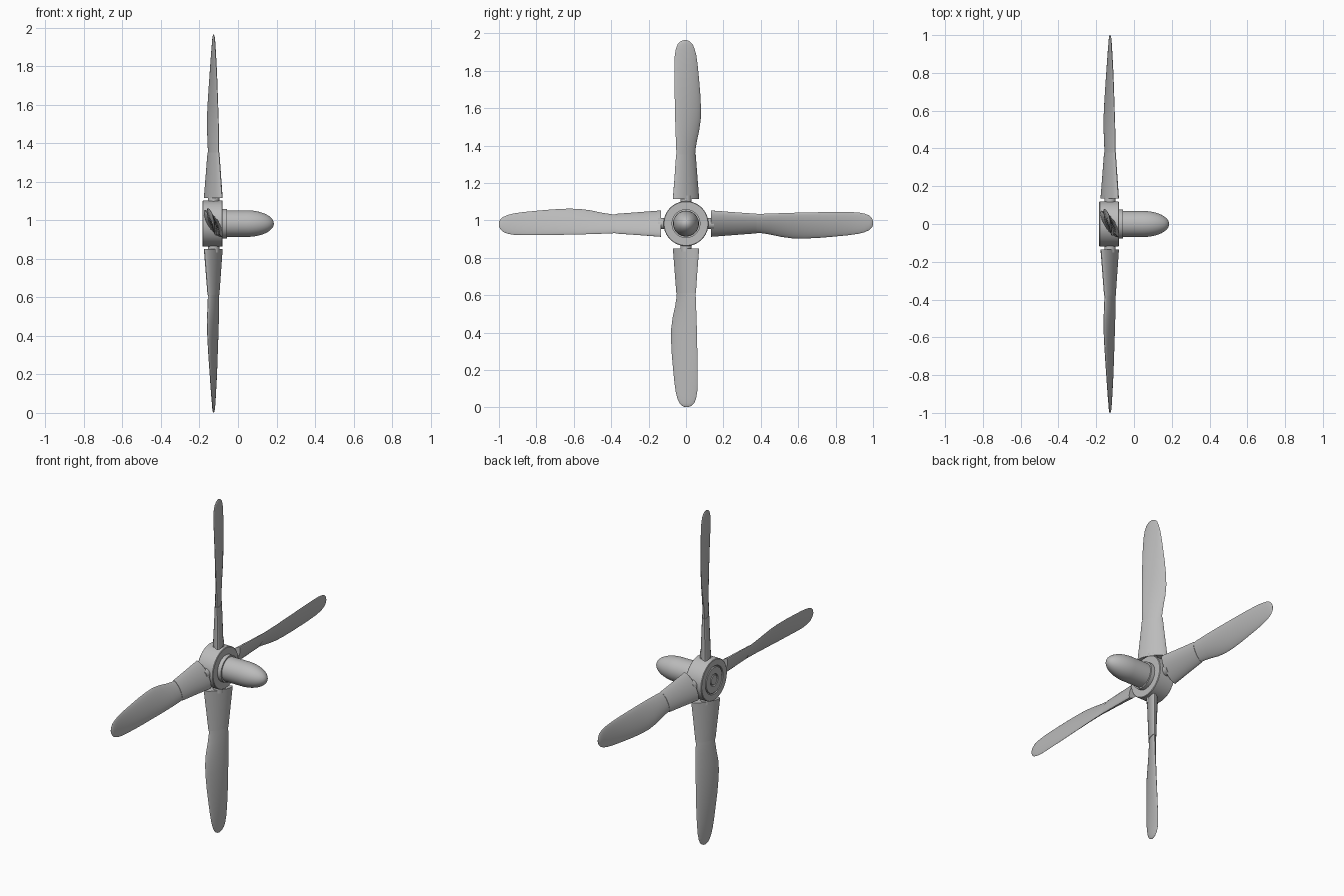
import bpy, bmesh, math
from mathutils import Matrix, Vector

if "Cube" in bpy.data.objects:
    bpy.data.objects.remove(bpy.data.objects["Cube"])

CX, CZ = -0.127, 0.983          # rotor plane and shaft height

mat = bpy.data.materials.new("propeller grey")
mat.diffuse_color = (0.5, 0.5, 0.5, 1)
mat.use_nodes = True
mat.node_tree.nodes["Principled BSDF"].inputs["Base Color"].default_value = mat.diffuse_color

def finish(name, bm, angle=35):
    bmesh.ops.recalc_face_normals(bm, faces=bm.faces)
    me = bpy.data.meshes.new(name)
    bm.to_mesh(me)
    bm.free()
    me.materials.append(mat)
    ob = bpy.data.objects.new(name, me)
    bpy.context.collection.objects.link(ob)
    bpy.ops.object.select_all(action='DESELECT')
    ob.select_set(True)
    bpy.context.view_layer.objects.active = ob
    bpy.ops.object.shade_smooth_by_angle(angle=math.radians(angle))
    return ob

def lathe(name, prof, n=64):
    """Revolve (x, radius) points about the shaft."""
    bm = bmesh.new()
    vs = [bm.verts.new((x, 0, CZ + r)) for x, r in prof]
    es = [bm.edges.new(p) for p in zip(vs, vs[1:])]
    bmesh.ops.spin(bm, geom=vs + es, cent=(0, 0, CZ), axis=(1, 0, 0),
                   angle=2 * math.pi, steps=n, use_merge=True)
    bmesh.ops.remove_doubles(bm, verts=bm.verts, dist=1e-5)
    return finish(name, bm)

def loft(name, stations, turn, stretch, n=28):
    """Lens sections (radius, y+, x at y+, y-, x at y-, thickness) joined along a blade."""
    bm = bmesh.new()
    rings = []
    for r, ya, xa, yb, xb, t in stations:
        a, b = Vector((xa, ya, 0)), Vector((xb, yb, 0))
        d = (a - b).normalized()
        nrm = Vector((-d.y, d.x, 0))
        ring = []
        for i in range(n):
            u = 2 * math.pi * i / n
            s = math.sin(u)
            p = (a + b) / 2 + (a - b) / 2 * math.cos(u)
            p += nrm * (t / 2 * math.copysign(abs(s) ** 1.3, s))
            ring.append(bm.verts.new((p.x, p.y, r * stretch)))
        rings.append(ring)
    for lo, hi in zip(rings, rings[1:]):
        for i in range(n):
            j = (i + 1) % n
            bm.faces.new((lo[i], lo[j], hi[j], hi[i]))
    bm.faces.new(rings[0])
    bm.faces.new(rings[-1])
    bm.transform(Matrix.Translation((CX, 0, CZ)) @ Matrix.Rotation(turn, 4, 'X'))
    return finish(name, bm, 40)

# Hub drum with two shallow grooves on the rear face
lathe("hub", [(-0.184, 0), (-0.184, 0.028), (-0.178, 0.03), (-0.178, 0.034), (-0.184, 0.036),
              (-0.184, 0.074), (-0.178, 0.076), (-0.178, 0.080), (-0.184, 0.082),
              (-0.184, 0.117), (-0.181, 0.12), (-0.083, 0.12), (-0.08, 0.117), (-0.08, 0)])
# Collar behind the spinner
lathe("spinner_collar", [(-0.085, 0), (-0.085, 0.077), (-0.057, 0.077), (-0.057, 0)])
# Bullet shaped spinner
nose = [(0.045 + 0.141 * math.sin(k * math.pi / 32), 0.069 * math.cos(k * math.pi / 32))
        for k in range(16)]
lathe("spinner", [(-0.06, 0), (-0.06, 0.069)] + nose + [(0.186, 0)])

# Blade outlines
cuff = [(0.132, .070, -.047, -.070, .044, .056),
        (0.25, .061, -.038, -.061, .036, .046),
        (0.37, .052, -.029, -.053, .028, .036)]
blade = [(0.36, .049, -.027, -.050, .026, .032),
         (0.39, .050, -.028, -.052, .027, .032),
         (0.44, .058, -.030, -.054, .027, .031),
         (0.50, .071, -.033, -.056, .026, .030),
         (0.56, .079, -.032, -.058, .024, .029),
         (0.62, .080, -.029, -.059, .022, .028),
         (0.70, .076, -.024, -.061, .019, .026),
         (0.78, .069, -.018, -.062, .016, .023),
         (0.85, .062, -.013, -.062, .012, .020),
         (0.90, .055, -.009, -.060, .009, .017),
         (0.935, .046, -.006, -.054, .007, .014),
         (0.96, .035, -.004, -.044, .005, .012),
         (0.975, .020, -.002, -.028, .003, .008),
         (0.981, .005, -.001, -.012, .001, .003)]

for k, place in enumerate(("top", "left", "bottom", "right")):
    turn = k * math.pi / 2
    stretch = 1.02 if k % 2 else 1.0
    loft(place + "_blade", blade, turn, stretch)
    loft(place + "_cuff", cuff, turn, stretch)
    # Round stub joining blade to hub
    bm = bmesh.new()
    bmesh.ops.create_cone(bm, cap_ends=True, segments=32, radius1=0.03, radius2=0.03, depth=0.06)
    bm.transform(Matrix.Translation((CX, 0, CZ)) @ Matrix.Rotation(turn, 4, 'X')
                 @ Matrix.Translation((0, 0, 0.12)))
    finish(place + "_stub", bm)
